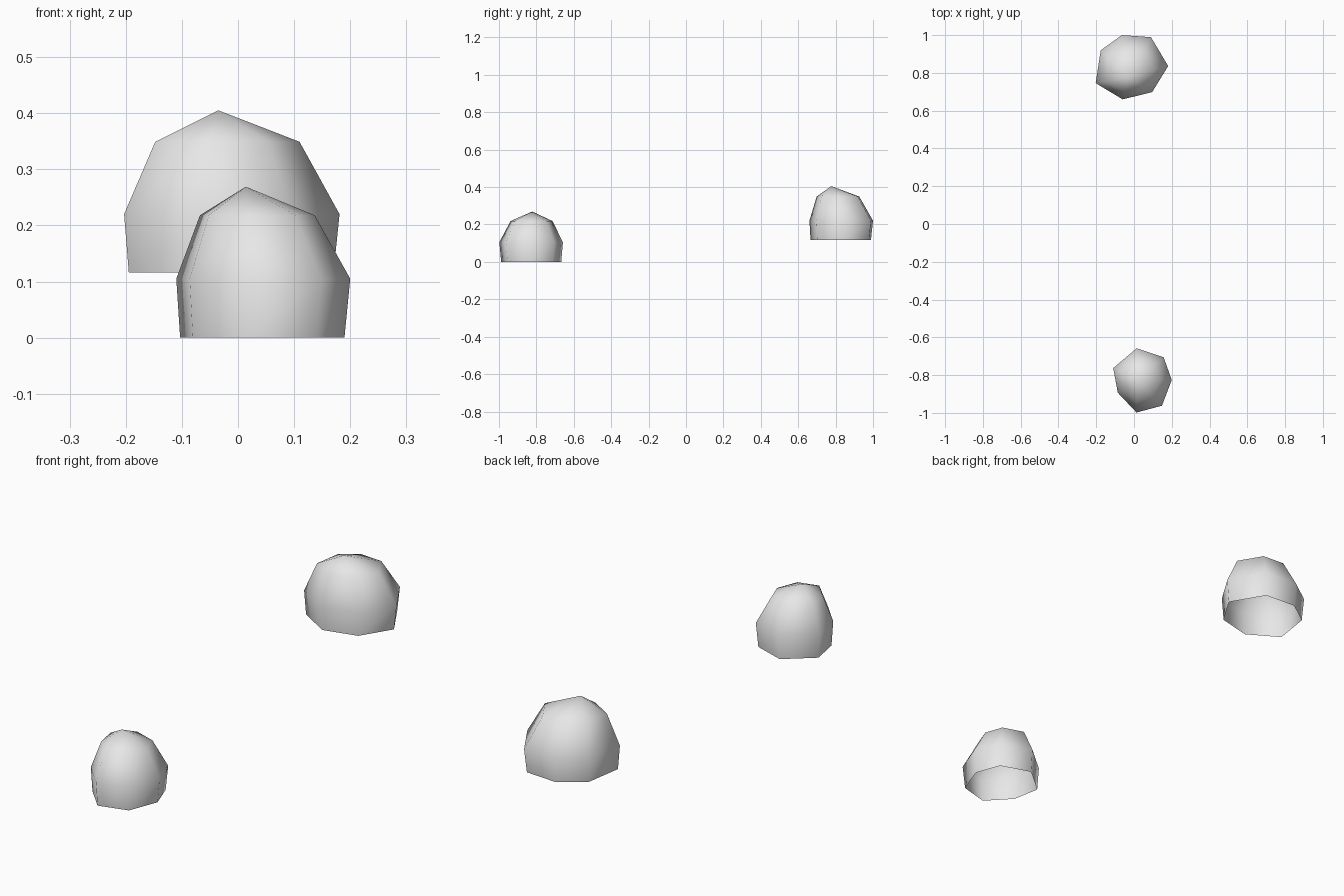
import bpy, bmesh

if "Cube" in bpy.data.objects:
    bpy.data.objects.remove(bpy.data.objects["Cube"])

grey = bpy.data.materials.new("pale grey")
grey.diffuse_color = (0.8, 0.8, 0.8, 1)
grey.use_nodes = True
grey.node_tree.nodes["Principled BSDF"].inputs["Base Color"].default_value = grey.diffuse_color


def dome(name, apex, outline, levels):
    """Open-bottomed dome: one outline scaled about the apex at each level."""
    ax, ay, az = apex
    bm = bmesh.new()
    rings = [[bm.verts.new((ax + (x - ax) * s, ay + (y - ay) * s, z))
              for x, y in outline] for z, s in levels]
    top = bm.verts.new(apex)
    n = len(outline)
    for i in range(n):
        j = (i + 1) % n
        for low, high in zip(rings, rings[1:]):
            bm.faces.new((low[i], low[j], high[j], high[i]))
        bm.faces.new((rings[-1][i], rings[-1][j], top))
    for f in bm.faces:
        f.smooth = True
    mesh = bpy.data.meshes.new(name)
    bm.to_mesh(mesh)
    bm.free()
    mesh.materials.append(grey)
    bpy.context.collection.objects.link(bpy.data.objects.new(name, mesh))


# Small dome on the ground at the front (outline counter-clockwise)
dome("front_dome", (0.014, -0.822, 0.269),
     [(0.2, -0.826), (0.157, -0.706), (0.014, -0.658), (-0.11, -0.763),
      (-0.086, -0.893), (0.013, -0.998), (0.148, -0.962)],
     [(0, 0.945), (0.105, 1), (0.218, 0.66)])

# Larger raised dome at the back
dome("back_dome", (-0.035, 0.777, 0.405),
     [(0.181, 0.836), (0.09, 0.989), (-0.064, 1.0), (-0.176, 0.92),
      (-0.203, 0.746), (-0.06, 0.66), (0.096, 0.698)],
     [(0.116, 0.95), (0.22, 1), (0.349, 0.67)])
